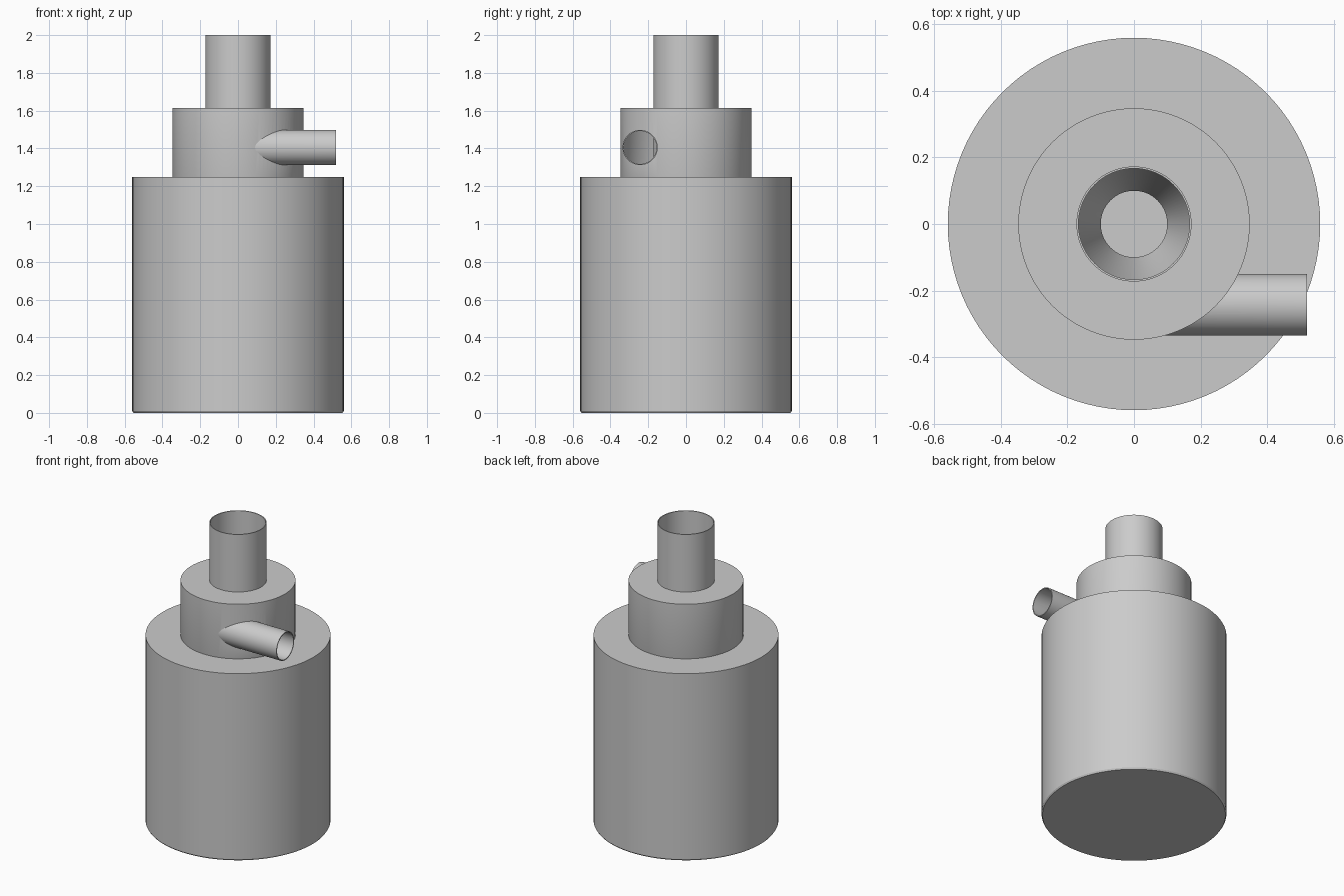
import bpy
import math

if "Cube" in bpy.data.objects:
    bpy.data.objects.remove(bpy.data.objects["Cube"], do_unlink=True)

GREY = (0.6, 0.6, 0.6, 1)
grey = bpy.data.materials.new("light_grey")
grey.diffuse_color = GREY
grey.use_nodes = True
grey.node_tree.nodes["Principled BSDF"].inputs["Base Color"].default_value = GREY

SEGMENTS = 96
BIN_R, BIN_TOP = 0.56, 1.25
BARREL_R, BARREL_TOP = 0.348, 1.615
PIPE_R, TOP = 0.173, 2.0
INLET_R, INLET_Y, INLET_Z, INLET_END = 0.093, -0.243, 1.405, 0.52
WALL = 0.006
FLOOR = 0.012


def lathe(name, profile):
    """Revolve a closed (radius, z) outline about z; the axis collapses to one point."""
    verts, faces, rings = [], [], []
    for r, z in profile:
        start = len(verts)
        if r == 0:
            verts.append((0, 0, z))
            rings.append([start] * SEGMENTS)
        else:
            for i in range(SEGMENTS):
                a = math.tau * i / SEGMENTS
                verts.append((r * math.cos(a), r * math.sin(a), z))
            rings.append(range(start, start + SEGMENTS))
    for k, low in enumerate(rings):
        high = rings[(k + 1) % len(rings)]
        for i in range(SEGMENTS):
            j = (i + 1) % SEGMENTS
            loop = list(dict.fromkeys((low[i], low[j], high[j], high[i])))
            if len(loop) > 2:
                faces.append(loop)
    mesh = bpy.data.meshes.new(name)
    mesh.from_pydata(verts, [], faces)
    mesh.materials.append(grey)
    obj = bpy.data.objects.new(name, mesh)
    bpy.context.collection.objects.link(obj)
    return obj


def tube(name, r, z0, z1):
    return lathe(name, [(r, z0), (r, z1), (r - WALL, z1), (r - WALL, z0)])


def rod(name, r, z0, z1):
    return lathe(name, [(0, z0), (r, z0), (r, z1), (0, z1)])


def lay_along_x(obj):
    obj.rotation_euler = (0, math.pi / 2, 0)
    obj.location = (0, INLET_Y, INLET_Z)


def cut(obj, cutter):
    mod = obj.modifiers.new("cut", "BOOLEAN")
    mod.operation = "DIFFERENCE"
    mod.solver = "EXACT"
    mod.object = cutter
    cutter.hide_render = True
    cutter.hide_set(True)
    bpy.context.view_layer.objects.active = obj
    bpy.ops.object.modifier_apply(modifier=mod.name)


# Collection bin: hollow, chamfered base, open under the barrel
bin_obj = lathe("collection_bin", [
    (0, 0), (BIN_R - 0.006, 0), (BIN_R, 0.01), (BIN_R, BIN_TOP),
    (BARREL_R - WALL, BIN_TOP), (BARREL_R - WALL, BIN_TOP - WALL),
    (BIN_R - WALL, BIN_TOP - WALL), (BIN_R - WALL, FLOOR), (0, FLOOR)])

# Separator: barrel with roof, narrowing to a cone inside the bin
separator = lathe("separator_barrel_and_cone", [
    (0.1 + WALL, 0.35), (BARREL_R, BIN_TOP), (BARREL_R, BARREL_TOP),
    (PIPE_R - WALL, BARREL_TOP), (PIPE_R - WALL, BARREL_TOP - WALL),
    (BARREL_R - WALL, BARREL_TOP - WALL), (BARREL_R - WALL, BIN_TOP),
    (0.1, 0.35)])

# Outlet pipe hangs down into the barrel past the inlet
outlet = tube("outlet_pipe", PIPE_R, BIN_TOP, TOP)

# Side inlet enters tangentially and opens through the barrel wall
inlet = tube("inlet_pipe", INLET_R, 0, INLET_END)
bore = rod("inlet_bore_cutter", INLET_R - WALL, 0, INLET_END + 0.1)
lay_along_x(inlet)
lay_along_x(bore)
hollow = rod("barrel_hollow_cutter", BARREL_R - WALL, BIN_TOP, BARREL_TOP)
bpy.context.view_layer.update()
cut(separator, bore)
cut(inlet, hollow)

# Cutters have done their work
for cutter in (bore, hollow):
    bpy.data.objects.remove(cutter, do_unlink=True)

# Smooth round walls, crisp rims
bpy.ops.object.select_all(action="DESELECT")
for obj in (bin_obj, separator, outlet, inlet):
    obj.select_set(True)
bpy.context.view_layer.objects.active = bin_obj
bpy.ops.object.shade_smooth_by_angle(angle=math.radians(30))
